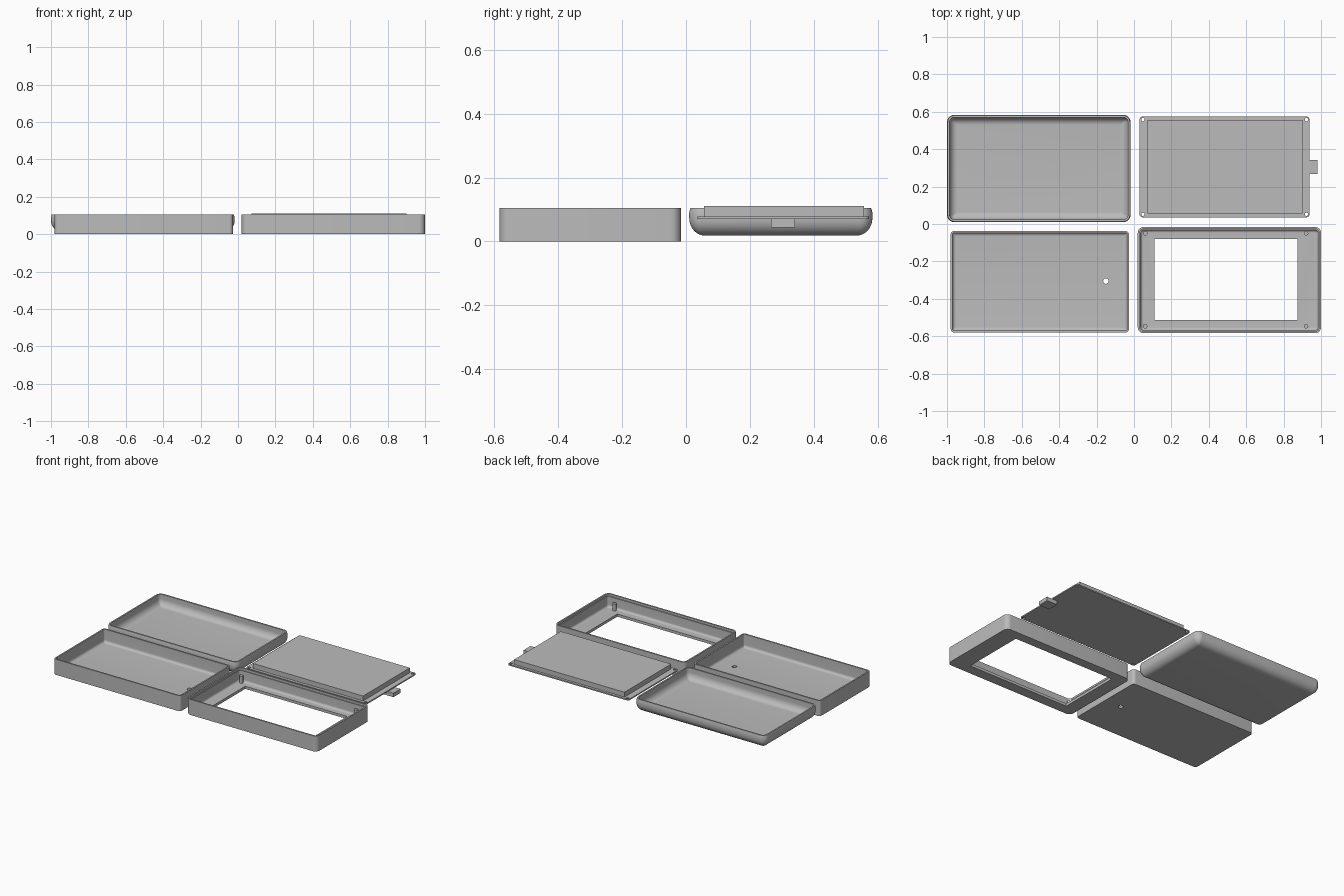
import bpy, bmesh, math
from mathutils import Vector

cube = bpy.data.objects.get("Cube")
if cube:
    bpy.data.objects.remove(cube, do_unlink=True)

grey = bpy.data.materials.new("mid_grey")
grey.use_nodes = True
COLOUR = (0.5, 0.5, 0.5, 1)
grey.diffuse_color = COLOUR
grey.node_tree.nodes["Principled BSDF"].inputs["Base Color"].default_value = COLOUR


def finish(name, bm):
    bmesh.ops.recalc_face_normals(bm, faces=bm.faces)
    mesh = bpy.data.meshes.new(name)
    bm.to_mesh(mesh)
    bm.free()
    mesh.materials.append(grey)
    obj = bpy.data.objects.new(name, mesh)
    bpy.context.collection.objects.link(obj)
    return obj


def smooth(obj):
    bpy.ops.object.select_all(action='DESELECT')
    obj.select_set(True)
    bpy.context.view_layer.objects.active = obj
    bpy.ops.object.shade_smooth_by_angle(angle=math.radians(32))


def rounded_ring(bm, rect, radius, inset, z, steps=8):
    """Rounded rectangle of vertices, shrunk evenly by inset."""
    x0, x1, y0, y1 = rect
    r = max(radius - inset, 0.004)
    cx, cy = (x0 + x1) / 2, (y0 + y1) / 2
    hx, hy = (x1 - x0) / 2 - inset - r, (y1 - y0) / 2 - inset - r
    ring = []
    for corner, (sx, sy) in enumerate([(1, 1), (-1, 1), (-1, -1), (1, -1)]):
        for i in range(steps + 1):
            a = (corner + i / steps) * math.pi / 2
            ring.append(bm.verts.new((cx + sx * hx + r * math.cos(a),
                                      cy + sy * hy + r * math.sin(a), z)))
    return ring


def loft(name, rect, radius, profile):
    """Stack rings along an (inset, height) profile and cap both ends."""
    bm = bmesh.new()
    rings = [rounded_ring(bm, rect, radius, i, z) for i, z in profile]
    for a, b in zip(rings, rings[1:]):
        for k in range(len(a)):
            n = (k + 1) % len(a)
            bm.faces.new((a[k], a[n], b[n], b[k]))
    bm.faces.new(rings[0])
    bm.faces.new(rings[-1])
    return finish(name, bm)


def arc(inset, floor, width, height, downward, steps=8):
    """Quarter ellipse between a wall at inset and a level floor."""
    pts = []
    for k in range(steps + 1):
        a = k / steps * math.pi / 2
        pts.append((inset + width * (1 - math.cos(a)),
                    floor + height * (1 - math.sin(a))))
    return pts if downward else pts[::-1]


def box(name, x0, x1, y0, y1, z0, z1):
    bm = bmesh.new()
    bmesh.ops.create_cube(bm, size=1)
    size = Vector((x1 - x0, y1 - y0, z1 - z0))
    mid = Vector((x0 + x1, y0 + y1, z0 + z1)) / 2
    for v in bm.verts:
        v.co = v.co * size + mid
    return finish(name, bm)


def cylinder(name, x, y, r, z0, z1):
    bm = bmesh.new()
    bmesh.ops.create_cone(bm, cap_ends=True, segments=20, radius1=r,
                          radius2=r, depth=z1 - z0)
    bmesh.ops.translate(bm, vec=(x, y, (z0 + z1) / 2), verts=bm.verts)
    return finish(name, bm)


def cut(target, cutter):
    cutter.hide_render = True
    mod = target.modifiers.new("cut", 'BOOLEAN')
    mod.operation, mod.solver, mod.object = 'DIFFERENCE', 'EXACT', cutter
    bpy.context.view_layer.objects.active = target
    bpy.ops.object.modifier_apply(modifier=mod.name)
    bpy.data.objects.remove(cutter, do_unlink=True)


TOP = 0.105

# Soft-bottomed outer tray
outer = loft("outer_tray", (-1.0, -0.018, 0.01, 0.584), 0.04,
             arc(0, 0.018, 0.05, 0.055, False)
             + [(0, 0.09), (0.004, TOP), (0.014, TOP)]
             + arc(0.014, 0.031, 0.04, 0.045, True))
smooth(outer)

# Square-bottomed inner tray with a round button hole
inner = loft("inner_tray", (-0.98, -0.027, -0.58, -0.037), 0.02,
             [(0, 0), (0, TOP), (0.01, TOP)]
             + arc(0.01, 0.015, 0.018, 0.018, True))
cut(inner, cylinder("hole_cutter", -0.15, -0.305, 0.015, -0.05, 0.1))
smooth(inner)

# Window frame with a stepped lip
frame = loft("window_frame", (0.02, 1.0, -0.584, -0.016), 0.032,
             [(0, 0), (0, TOP), (0.01, TOP), (0.01, 0.09), (0.016, 0.09)]
             + arc(0.016, 0.018, 0.015, 0.015, True))
cut(frame, box("window_cutter", 0.11, 0.875, -0.513, -0.08, -0.05, 0.08))
smooth(frame)

# Screw posts inside the frame
for side, x in (("right", 0.06), ("left", 0.92)):
    for end, y in (("back", -0.05), ("front", -0.547)):
        smooth(cylinder(f"post_{end}_{side}", x, y, 0.012, 0.01, 0.066))

# Display board with corner screw holes
board = loft("display_board", (0.03, 0.938, 0.036, 0.574), 0.015,
             [(0, 0.07), (0, 0.078)])
for x in (0.048, 0.922):
    for y in (0.052, 0.558):
        cut(board, cylinder("hole_cutter", x, y, 0.009, 0, 0.1))
smooth(board)

# Display panel and side connector
box("display_panel", 0.072, 0.9, 0.056, 0.557, 0.077, 0.111)
box("connector", 0.9, 0.98, 0.267, 0.342, 0.044, 0.071)
